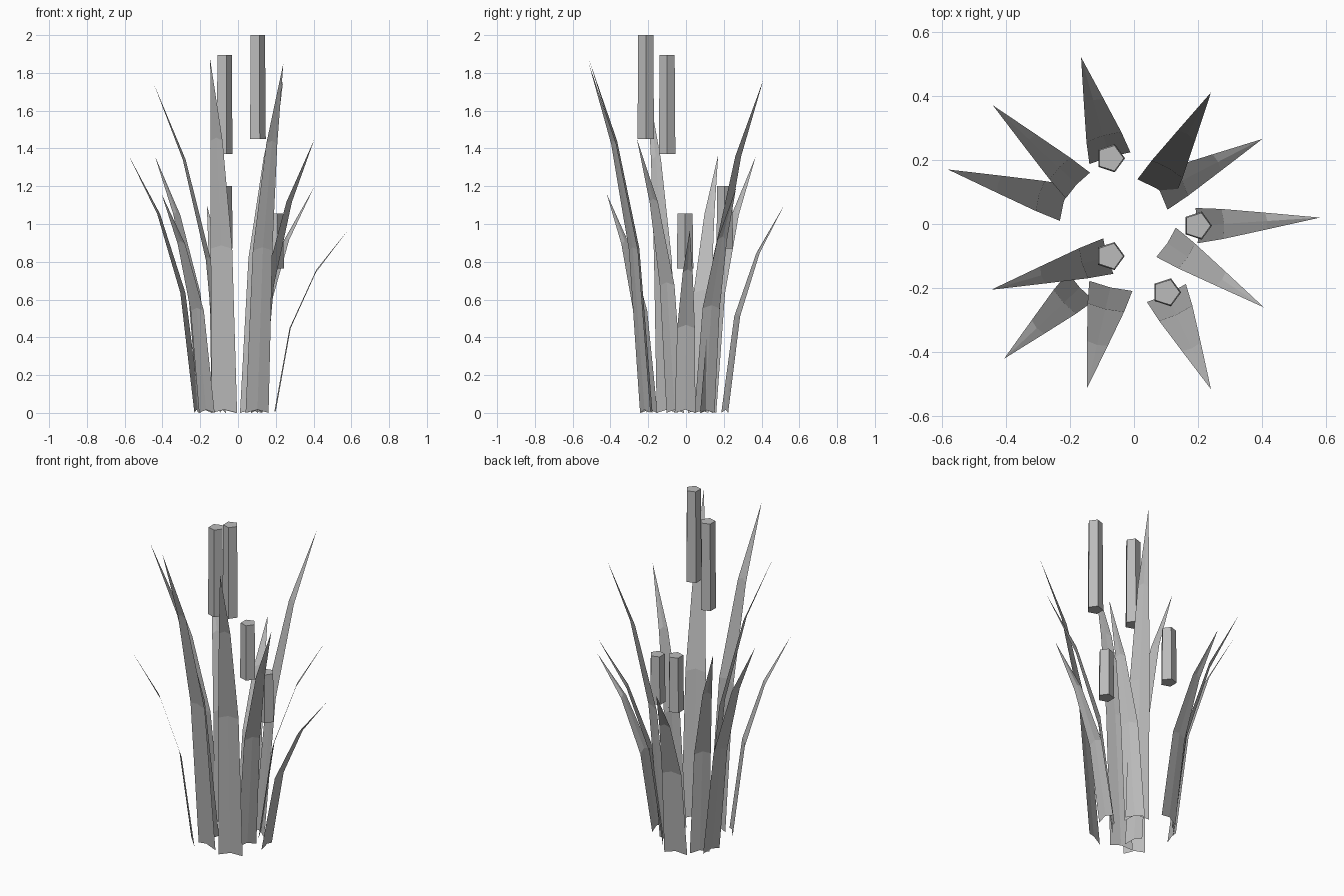
import bpy, bmesh, math
from mathutils import Vector

if "Cube" in bpy.data.objects:
    bpy.data.objects.remove(bpy.data.objects["Cube"])

grey = bpy.data.materials.new("plain_grey")
grey.diffuse_color = (0.5, 0.5, 0.5, 1)
grey.use_nodes = True
grey.node_tree.nodes["Principled BSDF"].inputs["Base Color"].default_value = grey.diffuse_color


def finish(bm, name):
    mesh = bpy.data.meshes.new(name)
    bm.to_mesh(mesh)
    bm.free()
    mesh.materials.append(grey)
    bpy.context.collection.objects.link(bpy.data.objects.new(name, mesh))


# Creased leaf blade: three bent sections closing in a pointed tip
SECTIONS = [(0, 0, 1), (0.465, 0.21, 0.85), (0.77, 0.56, 0.48)]  # height, lean, width


def blade(name, base, tip, height, width):
    bm = bmesh.new()
    base, tip = Vector((*base, 0)), Vector((*tip, 0))
    lean = tip - base
    out = lean.normalized()
    side = Vector((-out.y, out.x, 0))
    rows = []
    for h, l, w in SECTIONS:
        mid = base + lean * l + Vector((0, 0, height * h))
        half = side * width * w / 2
        crease = mid + out * 0.005 + Vector((0, 0, 0.017))
        rows.append([bm.verts.new(p) for p in (mid + half, crease, mid - half)])
    point = bm.verts.new(tip + Vector((0, 0, height)))
    for low, high in zip(rows, rows[1:]):
        for i in (0, 1):
            bm.faces.new((low[i], low[i + 1], high[i + 1], high[i]))
    for i in (0, 1):
        bm.faces.new((rows[-1][i], rows[-1][i + 1], point))
    finish(bm, name)


# Five-sided seed head, slightly narrower at the top
def seed_head(name, x, y, bottom, top):
    bm = bmesh.new()
    rings = []
    for z, r in ((bottom, 0.046), (top, 0.042)):
        rings.append([bm.verts.new((x + r * math.cos(i * math.tau / 5),
                                    y + r * math.sin(i * math.tau / 5), z))
                      for i in range(5)])
    low, high = rings
    bm.faces.new(low[::-1])
    bm.faces.new(high)
    for i in range(5):
        j = (i + 1) % 5
        bm.faces.new((low[i], low[j], high[j], high[i]))
    finish(bm, name)


# Ring of leaves: base, tip, height, width
BLADES = [
    ((-0.075, 0.205), (-0.165, 0.52), 1.10, 0.133),
    ((-0.175, 0.12), (-0.44, 0.37), 1.36, 0.11),
    ((-0.215, 0.065), (-0.58, 0.17), 1.365, 0.115),
    ((-0.08, -0.10), (-0.445, -0.205), 1.74, 0.115),
    ((-0.165, -0.195), (-0.405, -0.42), 1.16, 0.12),
    ((-0.072, -0.193), (-0.147, -0.513), 1.87, 0.138),
    ((0.101, -0.215), (0.24, -0.515), 1.85, 0.134),
    ((0.10, -0.057), (0.405, -0.26), 1.45, 0.11),
    ((0.195, -0.005), (0.58, 0.02), 0.965, 0.11),
    ((0.077, 0.098), (0.40, 0.265), 1.19, 0.12),
    ((0.067, 0.107), (0.24, 0.41), 1.765, 0.13),
]
for n, spec in enumerate(BLADES, 1):
    blade(f"leaf_blade_{n}", *spec)

HEADS = [(-0.074, 0.205, 0.87, 1.20), (-0.075, -0.10, 1.37, 1.895),
         (0.101, -0.213, 1.45, 2.0), (0.197, -0.005, 0.765, 1.055)]
for n, spec in enumerate(HEADS, 1):
    seed_head(f"seed_head_{n}", *spec)
